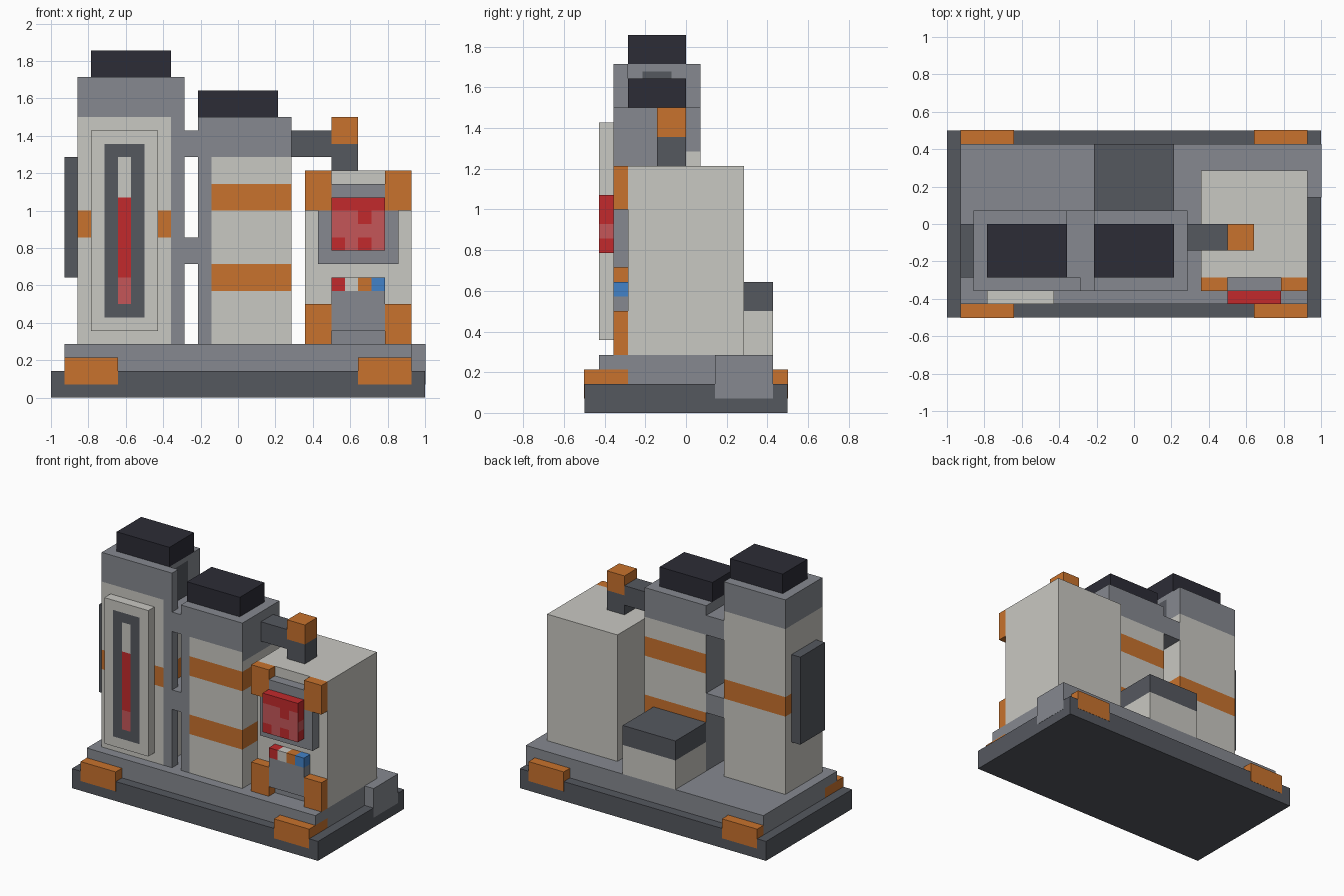
import bpy, bmesh
from mathutils import Vector

if "Cube" in bpy.data.objects:
    bpy.data.objects.remove(bpy.data.objects["Cube"])

U = 1 / 14  # the whole model sits on a grid of 28 x 14 x 26 cells


def linear(c):
    c /= 255
    return c / 12.92 if c <= 0.04045 else ((c + 0.055) / 1.055) ** 2.4


COLOURS = {
    "pale_grey": (201, 200, 194), "mid_grey": (134, 137, 144),
    "dark_grey": (85, 88, 95), "near_black": (44, 44, 54),
    "orange": (200, 114, 45), "red": (194, 42, 44),
    "light_red": (197, 86, 89), "blue": (66, 130, 200),
}
MATS = {}
for key, rgb in COLOURS.items():
    MATS[key] = bpy.data.materials.new(key)
    MATS[key].diffuse_color = (*[linear(c) for c in rgb], 1)
KEYS = list(COLOURS)
FRONT, LEFT, RIGHT = (0, -1, 0), (-1, 0, 0), (1, 0, 0)
ALL = (-99, 99)


def box(name, x, y, z, colour, paint=()):
    """Box from grid ranges; paint = (x range, y range, z range, direction, colour)."""
    bm = bmesh.new()
    bmesh.ops.create_cube(bm, size=1)
    rng = (x, y, z)
    for v in bm.verts:
        v.co = [r[0] if c < 0 else r[1] for c, r in zip(v.co, rng)]
    # cut the faces along the borders of every painted area
    cuts = {(a, b) for p in paint for a in range(3) for b in p[a]
            if rng[a][0] < b < rng[a][1]}
    for a, b in sorted(cuts):
        co, no = Vector(), Vector()
        co[a], no[a] = b, 1
        bmesh.ops.bisect_plane(bm, geom=bm.verts[:] + bm.edges[:] + bm.faces[:],
                               plane_co=co, plane_no=no)
    bm.normal_update()
    used = [colour]
    for f in bm.faces:
        c = f.calc_center_median()
        for *area, d, col in paint:
            inside = all(r[0] <= c[i] <= r[1] for i, r in enumerate(area))
            if inside and (d is None or f.normal.dot(Vector(d)) > 0.9):
                if col not in used:
                    used.append(col)
                f.material_index = used.index(col)
    bmesh.ops.scale(bm, vec=(U, U, U), verts=bm.verts)
    me = bpy.data.meshes.new(name)
    bm.to_mesh(me)
    bm.free()
    for k in used:
        me.materials.append(MATS[k])
    ob = bpy.data.objects.new(name, me)
    bpy.context.collection.objects.link(ob)
    return ob


# base slabs, corner block and feet
box("base_slab", (-14, 14), (-7, 7), (0, 2), "dark_grey")
box("upper_slab", (-13, 13), (-6, 6), (2, 4), "mid_grey",
    [(ALL, (-6, -4), (2, 3), d, "orange") for d in (LEFT, RIGHT)])
box("corner_block", (13, 14.02), (2, 6), (1, 4), "mid_grey")
for sx, side in ((-1, "left"), (1, "right")):
    for sy, end in ((-1, "front"), (1, "back")):
        box(f"foot_{end}_{side}", sorted((9 * sx, 13 * sx)),
            sorted((6 * sy, 7.02 * sy)), (1, 3), "orange")

# tall tower with flange, side plate and cap
box("tall_tower", (-12, -5), (-5, 1), (4, 24), "pale_grey", [
    (ALL, ALL, (12, 14), None, "orange"),
    (ALL, ALL, (21, 24), None, "mid_grey"),
    (ALL, (-3, -1), (20, 23.5), RIGHT, "dark_grey")])
box("tower_flange", (-5, -4), (-5, -4), (4, 24), "mid_grey")
box("side_plate", (-13, -12), (-4, 0), (9, 18), "dark_grey")
box("tall_tower_cap", (-11, -5), (-4, 0), (24, 26), "near_black")

# gauge panel on the tall tower
box("gauge_panel", (-11, -6), (-6, -5), (5, 20), "pale_grey", [
    ((-10, -7), ALL, (6, 19), FRONT, "dark_grey"),
    ((-9, -8), ALL, (15, 18), FRONT, "pale_grey"),
    ((-9, -8), ALL, (9, 15), FRONT, "red"),
    ((-9, -8), ALL, (7, 9), FRONT, "light_red")])

# short tower, cap and links to the tall tower
box("short_tower", (-3, 4), (-5, 1), (4, 21), "pale_grey", [
    (ALL, ALL, (8, 10), None, "orange"),
    (ALL, ALL, (14, 16), None, "orange"),
    (ALL, ALL, (18, 21), None, "mid_grey"),
    (ALL, (-5, 0), (17, 18), RIGHT, "mid_grey"),
    ((-3, -2), ALL, ALL, FRONT, "mid_grey"),
    (ALL, ALL, ALL, LEFT, "mid_grey")])
box("short_tower_cap", (-3, 3), (-4, 0), (21, 23), "near_black")
for n, z in (("lower", 10), ("upper", 18)):
    box(f"{n}_link", (-5, -3), (-5, 1), (z, z + 2), "mid_grey")

# pipe from the short tower to the tank
box("pipe_across", (4, 7), (-2, 0), (18, 20), "dark_grey")
box("pipe_down", (7, 9), (-2, 0), (17, 19), "dark_grey")
box("pipe_valve", (7, 9), (-2, 0), (19, 21), "orange")

# tank with corner brackets
box("tank", (5, 13), (-4, 4), (4, 17), "pale_grey",
    [((7, 11), ALL, (4, 5), FRONT, "mid_grey")])
for x, side in ((5, "left"), (11, "right")):
    for z, level in ((4, "lower"), (14, "upper")):
        box(f"{level}_{side}_bracket", (x, x + 2), (-5, -4), (z, z + 3), "orange")

# screen and its frame
box("screen_frame", (6, 12), (-5, -4), (10, 14), "mid_grey")
box("screen_frame_top", (7, 11), (-5, -4), (14, 16), "mid_grey")
box("screen", (7, 11), (-6, -5), (11, 15), "red", [
    (ALL, ALL, (12, 13), None, "light_red"),
    ((7, 9), ALL, (13, 14), FRONT, "light_red"),
    ((10, 11), ALL, (13, 14), FRONT, "light_red"),
    ((8, 9), ALL, (11, 12), FRONT, "light_red"),
    ((10, 11), ALL, (11, 12), FRONT, "light_red")])

# control block with a row of coloured buttons
box("control_block", (7, 11), (-5, -4), (5, 9), "mid_grey",
    [((7 + i, 8 + i), ALL, (8, 9), None, c)
     for i, c in enumerate(("red", "pale_grey", "orange", "blue"))])

# box behind the short tower
box("rear_box", (-3, 3), (1, 6), (4, 9), "pale_grey",
    [(ALL, ALL, (7, 9), None, "dark_grey")])

for m in bpy.data.materials:
    if m.users and not m.is_grease_pencil:
        m.use_nodes = True
        m.node_tree.nodes["Principled BSDF"].inputs["Base Color"].default_value = m.diffuse_color
